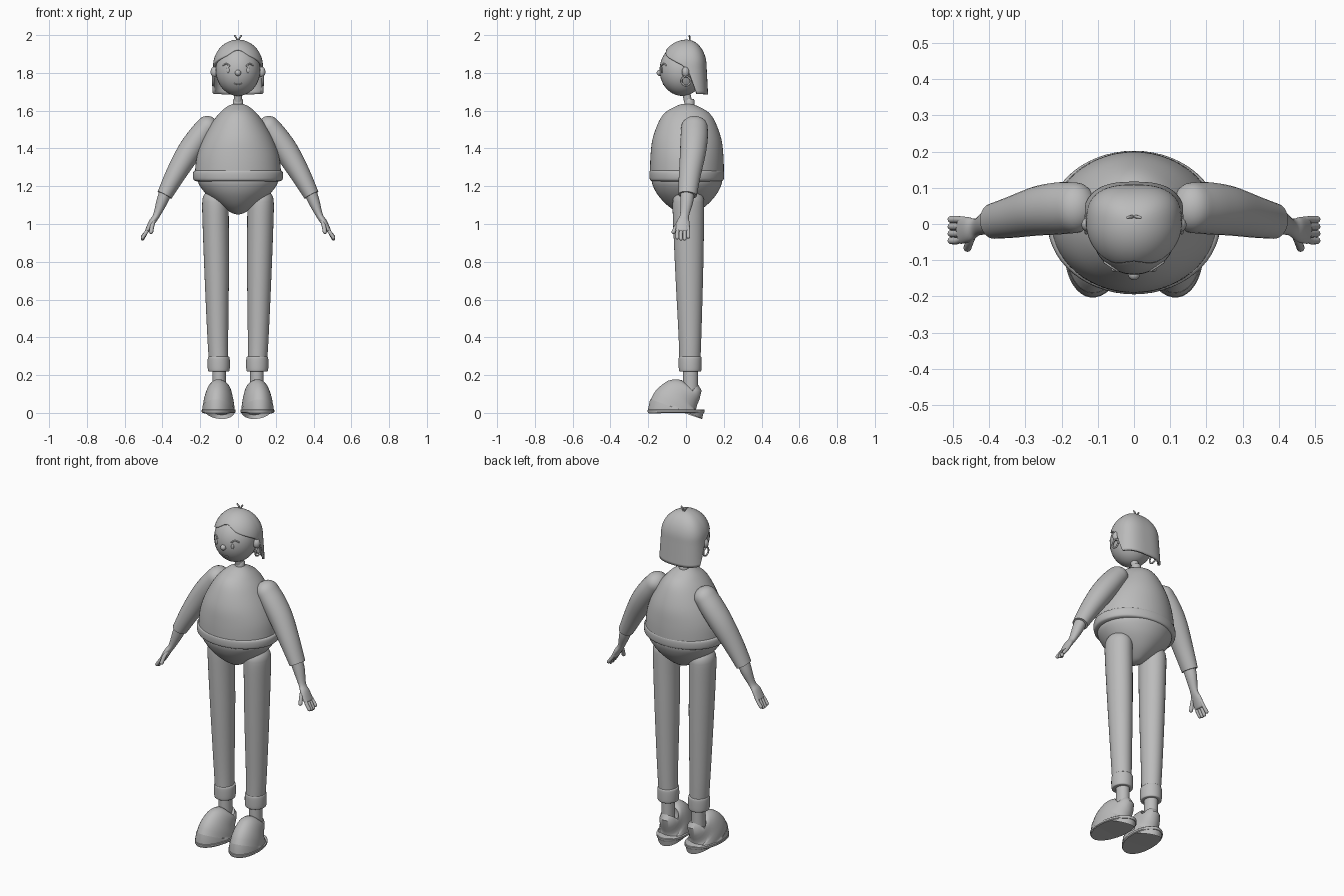
import bpy, bmesh, math
from mathutils import Vector

if "Cube" in bpy.data.objects:
    bpy.data.objects.remove(bpy.data.objects["Cube"])

clay = bpy.data.materials.new("plain_grey")
clay.use_nodes = True
GREY = (0.5, 0.5, 0.5, 1)
clay.diffuse_color = GREY
clay.node_tree.nodes["Principled BSDF"].inputs["Base Color"].default_value = GREY


def finish(name, bm, angle=40):
    mesh = bpy.data.meshes.new(name)
    bm.to_mesh(mesh)
    bm.free()
    mesh.materials.append(clay)
    ob = bpy.data.objects.new(name, mesh)
    bpy.context.collection.objects.link(ob)
    bpy.ops.object.select_all(action='DESELECT')
    ob.select_set(True)
    bpy.context.view_layer.objects.active = ob
    bpy.ops.object.shade_smooth_by_angle(angle=math.radians(angle))
    return ob


def spline(rows, steps):
    """Catmull-Rom through rows of equal length."""
    rows = [Vector(r) for r in rows]
    if steps < 2:
        return rows
    ext = [rows[0]] + rows + [rows[-1]]
    out = []
    for a, b, c, d in zip(ext, ext[1:], ext[2:], ext[3:]):
        for k in range(steps):
            t = k / steps
            out.append(b + (c - a) * (t / 2) + (a * 2 - b * 5 + c * 4 - d) * (t * t / 2)
                       + (b * 3 - a - c * 3 + d) * (t ** 3 / 2))
    return out + [rows[-1]]


def loft(name, stations, steps=5, n=32, caps=(False, False), ref=(0, 1, 0)):
    """Elliptical tube through (x, y, z, radius across, radius along ref)."""
    rows = spline(stations, steps)
    pts = [Vector(r[:3]) for r in rows]
    last = len(rows) - 1
    rings = []
    for i, r in enumerate(rows):
        t = (pts[min(i + 1, last)] - pts[max(i - 1, 0)]).normalized()
        rings.append((pts[i], t, max(r[3], .001), max(r[4], .001)))

    def dome(ring, sign):
        p, t, a, b = ring
        out = []
        for k in range(1, 7):
            w = k / 6 * math.radians(88)
            out.append((p + t * sign * min(a, b) * math.sin(w), t, a * math.cos(w), b * math.cos(w)))
        return out

    head = dome(rings[0], -1)[::-1] if caps[0] else []
    tail = dome(rings[-1], 1) if caps[1] else []
    bm = bmesh.new()
    loops = []
    for p, t, a, b in head + rings + tail:
        u = Vector(ref).cross(t).normalized()
        v = t.cross(u)
        loops.append([bm.verts.new(p + u * a * math.cos(w) + v * b * math.sin(w))
                      for w in (math.tau * j / n for j in range(n))])
    for lo, hi in zip(loops, loops[1:]):
        for j in range(n):
            k = (j + 1) % n
            bm.faces.new((lo[j], lo[k], hi[k], hi[j]))
    bm.faces.new(loops[0][::-1])
    bm.faces.new(loops[-1])
    return finish(name, bm)


def stack(name, rows, x=0, y=0, **kw):
    """Upright loft from (z, half width, half depth)."""
    return loft(name, [(x, y, z, a, b) for z, a, b in rows], **kw)


def tube(name, pts, r, ref=(0, 1, 0), n=12):
    return loft(name, [(*p, r, r) for p in pts], n=n, caps=(True, True), ref=ref)


def ball(name, loc, size):
    bm = bmesh.new()
    bmesh.ops.create_uvsphere(bm, u_segments=32, v_segments=20, radius=1)
    bmesh.ops.scale(bm, vec=size, verts=bm.verts)
    bmesh.ops.translate(bm, vec=loc, verts=bm.verts)
    return finish(name, bm, 60)


# Sweater, hem, hips
stack("sweater", [(1.635, .03, .03), (1.62, .06, .065), (1.59, .095, .115), (1.54, .135, .15),
                  (1.45, .185, .182), (1.36, .217, .193), (1.27, .228, .195), (1.24, .225, .19)],
      y=.005, n=56)
stack("sweater_hem", [(1.226, .218, .18), (1.233, .234, .194), (1.255, .239, .198),
                      (1.277, .236, .197), (1.285, .222, .19)], y=.004, n=56)
stack("hips", [(1.05, .004, .004), (1.06, .035, .045), (1.10, .098, .105), (1.155, .165, .155),
               (1.21, .207, .183), (1.25, .215, .188)], y=.005, n=56)

# Neck and collar
loft("neck", [(0, .022, 1.6, .021, .021), (0, -.005, 1.72, .021, .021)], steps=1)
stack("collar", [(1.61, .027, .027), (1.655, .027, .027), (1.663, .022, .022)], y=.018, steps=1)

# Head and face
HC, HS = Vector((0, -.02, 1.815)), Vector((.118, .12, .137))
ball("head", HC, HS)


def on_face(x, z, lift=0):
    d = 1 - (x / HS.x) ** 2 - ((z - HC.z) / HS.z) ** 2
    return (x, HC.y - HS.y * math.sqrt(d) - lift, z)


ball("nose", on_face(0, 1.80), (.016, .016, .016))
tube("mouth", [on_face(x, 1.739 + 12 * x * x) for x in (-.018, -.009, 0, .009, .018)],
     .003, ref=(0, 0, 1))
for s, side in ((1, "left"), (-1, "right")):
    ball(side + "_eye", on_face(s * .053, 1.815), (.009, .005, .015))
    tube(side + "_eyebrow", [on_face(s * x, z) for x, z in ((.045, 1.838), (.062, 1.848), (.08, 1.84))],
         .004, ref=(0, 0, 1))
    ball(side + "_ear", (s * .125, -.002, 1.805), (.02, .02, .028))
    bm = bmesh.new()
    ring = [[bm.verts.new((s * .132 + .005 * math.sin(q), (.024 + .005 * math.cos(q)) * math.cos(p),
                           1.757 + (.024 + .005 * math.cos(q)) * math.sin(p)))
             for q in (math.tau * j / 8 for j in range(8))]
            for p in (math.tau * i / 28 for i in range(28))]
    for i in range(28):
        for j in range(8):
            bm.faces.new((ring[i][j], ring[i - 1][j], ring[i - 1][j - 1], ring[i][j - 1]))
    bmesh.ops.recalc_face_normals(bm, faces=bm.faces)
    finish(side + "_hoop_earring", bm, 60)
    tube(side + "_hair_sprout", [(s * .003, .02, 1.965), (s * .007, .02, 1.982), (s * .017, .018, 1.996)], .0045)

# Bob haircut: domed shell whose lower edge follows the hairline
EDGE = [(0, 1.925), (12, 1.918), (30, 1.892), (55, 1.868), (78, 1.843), (90, 1.82),
        (100, 1.755), (112, 1.69), (181, 1.685)]


def hairline(deg):
    for (a, za), (b, zb) in zip(EDGE, EDGE[1:]):
        if a <= deg < b:
            return za + (zb - za) * (deg - a) / (b - a)


bm = bmesh.new()
NA, NT, ZC, H = 96, 24, 1.835, .141
grid = []
for i in range(NA):
    a = math.tau * i / NA
    c, sn = -math.cos(a), math.sin(a)
    ze = hairline(math.degrees(min(a, math.tau - a)))
    end = math.acos((ze - ZC) / H) if ze > ZC else math.pi / 2 + (ZC - ze) / H
    back = c > 0
    power = .75 if back else 1
    dx = .132 * math.copysign(abs(sn) ** power, sn)
    dy = .105 * c ** power if back else .138 * c
    col = []
    for k in range(NT + 1):
        u = end * k / NT
        low = max(u - math.pi / 2, 0)
        r = math.sin(min(u, math.pi / 2)) + .07 * low
        z = ZC + H * math.cos(u) if low == 0 else ZC - H * low
        col.append(bm.verts.new((dx * r, dy * r + .004, z)))
    grid.append(col)
for i in range(NA):
    p, q = grid[i], grid[(i + 1) % NA]
    for k in range(NT):
        bm.faces.new((p[k], p[k + 1], q[k + 1], q[k]))
bmesh.ops.remove_doubles(bm, verts=bm.verts, dist=1e-5)
hair = finish("hair", bm, 50)
shell = hair.modifiers.new("thickness", 'SOLIDIFY')
shell.thickness = .012
shell.offset = -1

# Arms, legs and shoes, one set per side
for s, side in ((1, "left"), (-1, "right")):
    loft(side + "_sleeve", [(s * .163, .045, 1.512, .06, .07), (s * .21, .043, 1.452, .064, .072),
                            (s * .265, .036, 1.373, .063, .068), (s * .332, .02, 1.26, .053, .058),
                            (s * .389, .008, 1.153, .041, .049)], caps=(True, False))
    loft(side + "_forearm", [(s * .375, .008, 1.19, .034, .038), (s * .402, .004, 1.12, .03, .034),
                             (s * .432, -.008, 1.045, .018, .024), (s * .455, -.015, 1.01, .017, .034),
                             (s * .478, -.017, .968, .013, .038)], caps=(True, True))
    for i in range(4):
        y = -.046 + .0195 * i
        drop = (.006, 0, 0, .01)[i]
        tube(f"{side}_finger_{i + 1}", [(s * .468, y * .8, .985), (s * .487, y, .955),
                                        (s * .505, y, .922 + drop)], .0098)
    tube(side + "_thumb", [(s * .442, -.02, 1.03), (s * .453, -.047, .995), (s * .46, -.066, .958)], .011)

    loft(side + "_trouser_leg", [(s * .102, .02, .25, .05, .055), (s * .107, .021, .4, .055, .06),
                                 (s * .113, .017, .75, .065, .074), (s * .119, .013, 1.05, .07, .083),
                                 (s * .119, .013, 1.12, .07, .083)], caps=(False, True))
    stack(side + "_trouser_cuff", [(.218, .05, .052), (.224, .057, .059), (.26, .059, .061),
                                   (.293, .057, .06), (.299, .05, .054)], x=s * .102, y=.022)
    stack(side + "_ankle", [(.08, .036, .04), (.25, .036, .04)], x=s * .1, y=.024, steps=1)

    # Shoe layers: height, half width, toe y, heel y
    place = Vector((s * .102, -.05, 0))
    layers = [(.002, .084, -.15, .146), (.018, .086, -.152, .147), (.022, .083, -.147, .145),
              (.045, .081, -.135, .147), (.065, .077, -.114, .148), (.083, .071, -.085, .148),
              (.1, .063, -.035, .147), (.115, .055, .018, .142), (.121, .044, .035, .125)]
    parts = [loft(side + "_shoe", [(0, (f + b) / 2, z, w, (b - f) / 2) for z, w, f, b in layers],
                  steps=2, n=40),
             stack(side + "_sole", [(0, .085, .149), (.004, .089, .152), (.015, .089, .152), (.018, .085, .149)],
                   y=-.002, steps=1, n=40)]
    for i, (y, z) in enumerate(((-.075, .089), (-.04, .1), (-.005, .111))):
        parts.append(tube(f"{side}_shoelace_{i + 1}",
                          [(x, y + abs(x) * .2, z - 5.5 * x * x) for x in (-.045, -.023, 0, .023, .045)], .0075))
    for ob in parts:
        ob.location = place
        ob.rotation_euler.z = s * math.radians(7)
